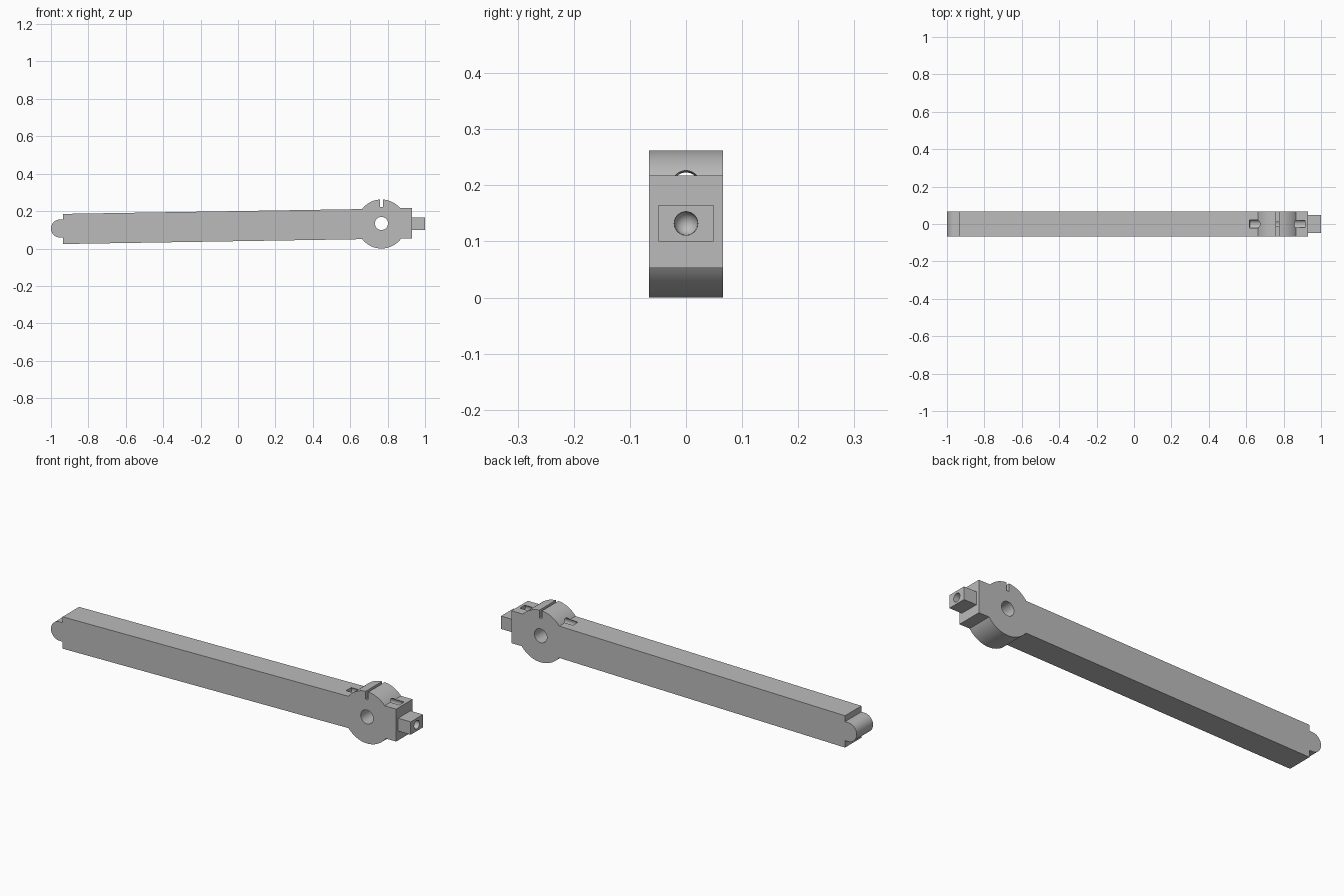
import bpy
import bmesh
from math import cos, sin, radians, pi
from mathutils import Matrix, Vector

cube = bpy.data.objects.get("Cube")
if cube:
    bpy.data.objects.remove(cube, do_unlink=True)

HALF = 0.0655          # half thickness of the arm
HUB_X, HUB_Z, HUB_R = 0.767, 0.131, 0.131

grey = bpy.data.materials.new("plain grey")
grey.use_nodes = True
grey.diffuse_color = (0.5, 0.5, 0.5, 1)
grey.node_tree.nodes["Principled BSDF"].inputs["Base Color"].default_value = (0.5, 0.5, 0.5, 1)


def make(name, bm):
    bmesh.ops.recalc_face_normals(bm, faces=bm.faces)
    mesh = bpy.data.meshes.new(name)
    bm.to_mesh(mesh)
    bm.free()
    mesh.materials.append(grey)
    obj = bpy.data.objects.new(name, mesh)
    bpy.context.collection.objects.link(obj)
    return obj


def box(name, lo, hi):
    lo, hi = Vector(lo), Vector(hi)
    bm = bmesh.new()
    bmesh.ops.create_cube(bm, size=1, matrix=Matrix.Translation((lo + hi) / 2)
                          @ Matrix.Diagonal((*(hi - lo), 1)))
    return make(name, bm)


def rod(name, centre, radius, length, axis, tilt=0.0):
    turn = Matrix.Rotation(pi / 2, 4, "Y" if axis == "X" else "X")
    bm = bmesh.new()
    bmesh.ops.create_cone(bm, cap_ends=True, segments=48, radius1=radius, radius2=radius,
                          depth=length, matrix=Matrix.Translation(centre)
                          @ Matrix.Rotation(tilt, 4, "Y") @ turn)
    return make(name, bm)


def ball(name, centre, radius):
    bm = bmesh.new()
    bmesh.ops.create_uvsphere(bm, u_segments=32, v_segments=16, radius=radius,
                              matrix=Matrix.Translation(centre))
    return make(name, bm)


def cut(obj, cutter):
    cutter.hide_render = True
    mod = obj.modifiers.new("cut", "BOOLEAN")
    mod.operation, mod.solver, mod.object = "DIFFERENCE", "EXACT", cutter
    bpy.context.view_layer.objects.active = obj
    bpy.ops.object.modifier_apply(modifier=mod.name)
    bpy.data.objects.remove(cutter, do_unlink=True)


def arc(x, z, r, start, end, steps):
    angles = [radians(start + (end - start) * i / steps) for i in range(steps + 1)]
    return [(x + r * cos(a), z + r * sin(a)) for a in angles]


# Arm outline: tapered bar, round hub and rounded end knob in one profile
outline = [(-0.935, 0.185)]
outline += arc(HUB_X, HUB_Z, HUB_R, 142.5, 41, 40)
outline += [(0.93, 0.217), (0.93, 0.053)]
outline += arc(HUB_X, HUB_Z, HUB_R, -36.5, -141.8, 40)
outline += [(-0.935, 0.024), (-0.935, 0.059)]
outline += arc(-0.952, 0.107, 0.048, 270, 90, 32)
outline += [(-0.935, 0.155)]

bm = bmesh.new()
face = bm.faces.new([bm.verts.new((x, -HALF, z)) for x, z in outline])
side = bmesh.ops.extrude_face_region(bm, geom=[face])["geom"]
bmesh.ops.translate(bm, vec=(0, 2 * HALF, 0),
                    verts=[g for g in side if isinstance(g, bmesh.types.BMVert)])
arm = make("arm_with_hub", bm)

# Pivot hole, clamp slot and clamp bolt tunnel
cut(arm, rod("pivot_cutter", (HUB_X, 0, 0.134), 0.035, 0.4, "Y"))
cut(arm, box("slot_cutter", (HUB_X - 0.007, -0.2, 0.222), (HUB_X + 0.007, 0.2, 0.4)))
cut(arm, rod("bolt_cutter", (HUB_X, 0, 0.2), 0.0245, 0.297, "X", -0.0184))

# Square tip with a round-bottomed socket
tip = box("tip_block", (0.925, -0.049, 0.1), (1, 0.049, 0.165))
cut(tip, rod("socket_cutter", (1, 0, 0.132), 0.021, 0.07, "X"))
cut(tip, ball("socket_end_cutter", (0.966, 0, 0.132), 0.0208))

for obj in (arm, tip):
    bpy.ops.object.select_all(action="DESELECT")
    obj.select_set(True)
    bpy.context.view_layer.objects.active = obj
    bpy.ops.object.shade_smooth_by_angle(angle=radians(25))
